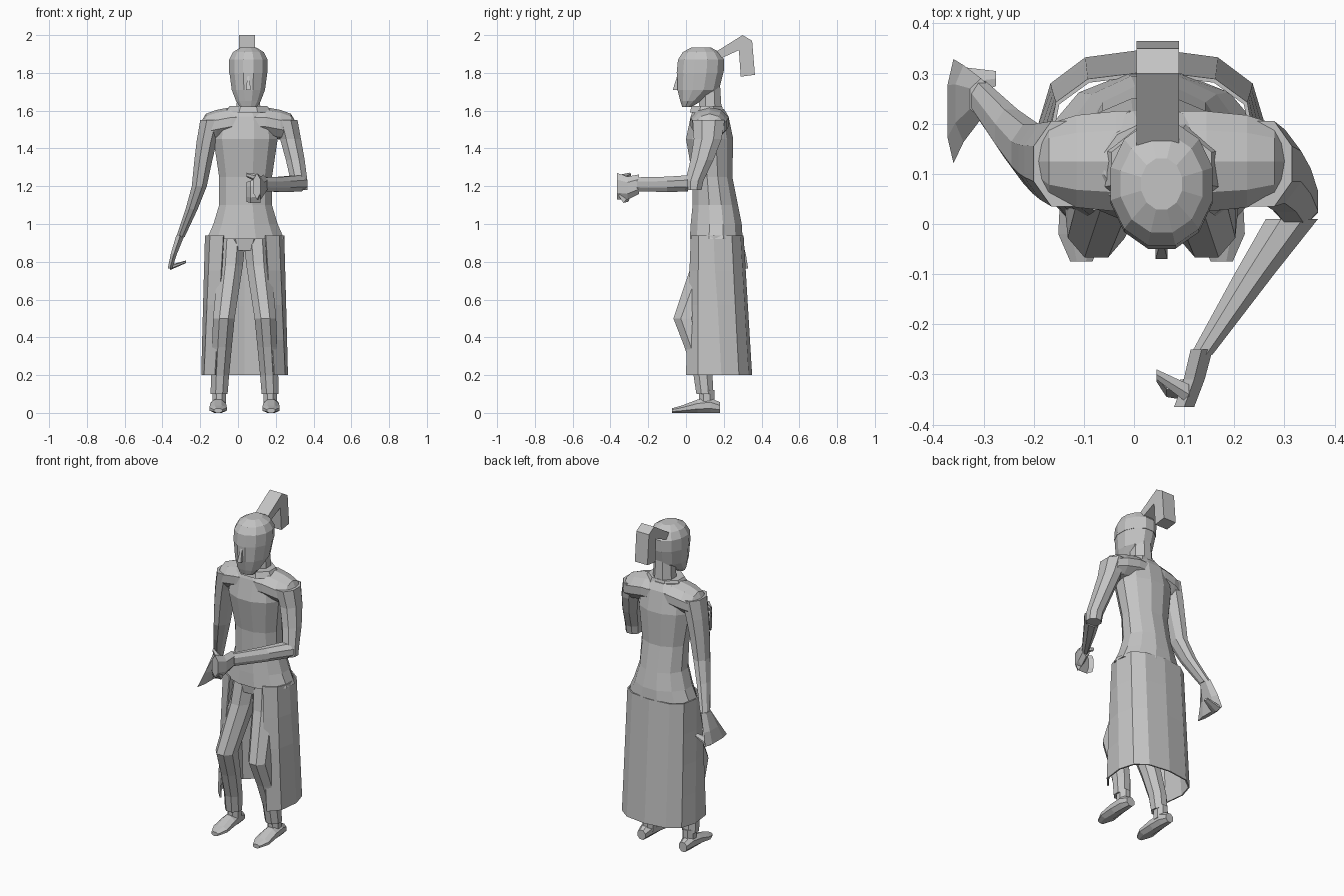
import bpy, math
from mathutils import Vector

cube = bpy.data.objects.get("Cube")
if cube:
    bpy.data.objects.remove(cube, do_unlink=True)

gray = bpy.data.materials.new("plain gray")
gray.use_nodes = True
gray.diffuse_color = (.55, .55, .55, 1)
gray.node_tree.nodes["Principled BSDF"].inputs["Base Color"].default_value = gray.diffuse_color

hip_x, neck_x = .035, .055  # centre lines of the lower and upper body


def make(name, verts, faces):
    mesh = bpy.data.meshes.new(name)
    mesh.from_pydata(verts, [], faces)
    mesh.materials.append(gray)
    part = bpy.data.objects.new(name, mesh)
    bpy.context.collection.objects.link(part)
    # consistent outward normals
    bpy.context.view_layer.objects.active = part
    part.select_set(True)
    bpy.ops.object.mode_set(mode="EDIT")
    bpy.ops.mesh.select_all(action="SELECT")
    bpy.ops.mesh.normals_make_consistent(inside=False)
    bpy.ops.object.mode_set(mode="OBJECT")
    part.select_set(False)
    return part


def loft(name, rings, axis="z", sides=8):
    """Join elliptical rings, each a centre and two half sizes, lying across an axis."""
    verts, faces = [], []
    grow = 1 / math.cos(math.pi / sides)
    for centre, (a, b) in rings:
        for i in range(sides):
            angle = math.tau * (i + .5) / sides
            u, v = a * grow * math.cos(angle), b * grow * math.sin(angle)
            offset = {"x": (0, u, v), "y": (u, 0, v), "z": (u, v, 0)}[axis]
            verts.append(Vector(centre) + Vector(offset))
    for start in range(0, len(verts) - sides, sides):
        for i in range(sides):
            j = (i + 1) % sides
            faces.append((start + i, start + j, start + sides + j, start + sides + i))
    faces.append(tuple(range(sides)))
    faces.append(tuple(range(len(verts) - sides, len(verts))))
    return make(name, verts, faces)


def limb(name, path, first, last, axis="z", sides=8):
    """Loft along a path with an even taper from the first to the last half sizes."""
    points = [Vector(p) for p in path]
    lengths = [(q - p).length for p, q in zip(points, points[1:])]
    rings = []
    for i, point in enumerate(points):
        share = sum(lengths[:i]) / sum(lengths)
        rings.append((point, Vector(first).lerp(Vector(last), share)))
    return loft(name, rings, axis, sides)


def stack(name, x, rows, scale=1):
    """Upright loft from rows of y, z, half width and half depth."""
    rings = [((x, y, z), (a * scale, b * scale)) for y, z, a, b in rows]
    return loft(name, rings, sides=12)


# Torso in a fitted tunic
stack("tunic", .04, [
    (.16, .92, .205, .14), (.16, 1, .17, .135), (.155, 1.1, .14, .12),
    (.14, 1.25, .14, .105), (.125, 1.45, .17, .125), (.125, 1.57, .16, .1),
    (.12, 1.61, .1, .08)])
limb("pelvis", [(hip_x, .15, .94), (hip_x, .14, .86)], (.13, .11), (.08, .09))
limb("collar", [(neck_x, .11, 1.59), (neck_x, .11, 1.625)], (.12, .09), (.1, .08))

# Yoke running from shoulder to shoulder
yoke = [(-.25, 1.5, .045, .04), (-.225, 1.51, .075, .07), (-.17, 1.525, .092, .075),
        (-.09, 1.54, .1, .075)]
yoke += [(-x, z, deep, tall) for x, z, deep, tall in reversed(yoke)]
loft("shoulder_yoke", [((neck_x + x, .125, z), (deep, tall))
                       for x, z, deep, tall in yoke], axis="x", sides=10)

# Head, with a slightly larger shell of hair over its upper rows
head_rows = [
    (.005, 1.62, .045, .025), (.025, 1.65, .065, .055), (.065, 1.71, .088, .11),
    (.075, 1.8, .1, .122), (.08, 1.87, .1, .12), (.08, 1.91, .08, .095),
    (.08, 1.935, .04, .05)]
stack("head", neck_x, head_rows)
stack("hair_cap", neck_x, head_rows[3:], scale=1.02)
limb("neck", [(neck_x, .13, 1.55), (neck_x, .125, 1.74)], (.068, .062), (.055, .055))
limb("nose", [(neck_x, -.04, 1.79), (neck_x, -.05, 1.71)], (.005, .005), (.012, .02), sides=4)

# Ponytail: a bent side outline given thickness across x
outline = [(.14, 1.9), (.3, 2), (.35, 1.97), (.365, 1.79),
           (.29, 1.78), (.28, 1.92), (.17, 1.87)]
count = len(outline)
tail_faces = [tuple(range(count)), tuple(range(count, count * 2))]
for i in range(count):
    j = (i + 1) % count
    tail_faces.append((i, j, count + j, count + i))
make("ponytail", [(x, y, z) for x in (.005, .09) for y, z in outline], tail_faces)


def squared(value):
    """Push a sine or cosine outward to square off an oval."""
    return math.copysign(abs(value) ** .75, value)


# Long skirt: a squared oval sheet, open at the front and flaring to the hem
columns, levels = 10, 4
skirt_verts, skirt_faces = [], []
for level in range(levels + 1):
    drop = level / levels
    opening = .45 + .2 * drop
    for column in range(columns + 1):
        angle = opening + (math.tau - opening * 2) * column / columns
        skirt_verts.append((
            hip_x + (.21 + .02 * drop) * squared(math.sin(angle)),
            .16 - (.145 + .045 * drop) * squared(math.cos(angle)),
            .94 - .74 * drop))
for level in range(levels):
    for column in range(columns):
        i = level * (columns + 1) + column
        skirt_faces.append((i, i + 1, i + columns + 2, i + columns + 1))
skirt = make("skirt", skirt_verts, skirt_faces)
skirt.modifiers.new("cloth thickness", "SOLIDIFY").thickness = .008

# Legs and shoes, mirrored about the hips
for side, name in ((-1, "right"), (1, "left")):
    def across(points):
        return [(hip_x + side * x, y, z) for x, y, z in points]
    limb(name + "_leg", across([
        (.065, .14, .92), (.075, .11, .78), (.11, 0, .5), (.12, .05, .35),
        (.13, .09, .2), (.135, .1, .1)]), (.07, .09), (.045, .045))
    limb(name + "_ankle", across([(.135, .11, .12), (.135, .11, .04)]),
         (.036, .04), (.036, .04))
    shoe = [(.18, .026, .028), (.13, .038, .04), (.06, .042, .035),
            (-.02, .046, .02), (-.075, .022, .012)]
    loft(name + "_shoe", [((hip_x + side * .14, y, tall), (wide, tall))
                          for y, wide, tall in shoe], axis="y")

# Right arm, hanging back
limb("right_arm", [(-.14, .12, 1.55), (-.165, .125, 1.44), (-.183, .13, 1.34),
                   (-.205, .14, 1.2), (-.245, .18, 1.08), (-.305, .25, .93)],
     (.06, .085), (.022, .035))
limb("right_hand", [(-.305, .25, .94), (-.34, .24, .84), (-.36, .225, .765)],
     (.022, .035), (.012, .09), sides=6)
limb("right_fingers", [(-.36, .28, .77), (-.275, .29, .8)],
     (.035, .012), (.015, .006), axis="x", sides=6)

# Left arm, bent forward at the elbow
limb("left_upper_arm", [(.255, .12, 1.55), (.278, .115, 1.45), (.303, .085, 1.34),
                        (.323, .045, 1.23), (.325, .04, 1.18)],
     (.06, .085), (.042, .042))
limb("left_forearm", [(.315, .01, 1.215), (.24, -.1, 1.21), (.135, -.26, 1.21)],
     (.052, .043), (.022, .037), axis="y")
limb("left_hand", [(.135, -.25, 1.21), (.12, -.31, 1.19), (.1, -.365, 1.2)],
     (.022, .045), (.02, .06), axis="y", sides=6)
limb("left_fingers", [(.12, -.33, 1.18), (.065, -.33, 1.17), (.045, -.305, 1.17)],
     (.024, .06), (.01, .045), axis="x", sides=6)
limb("left_thumb", [(.11, -.34, 1.24), (.045, -.3, 1.26)],
     (.02, .02), (.01, .01), axis="x", sides=6)
